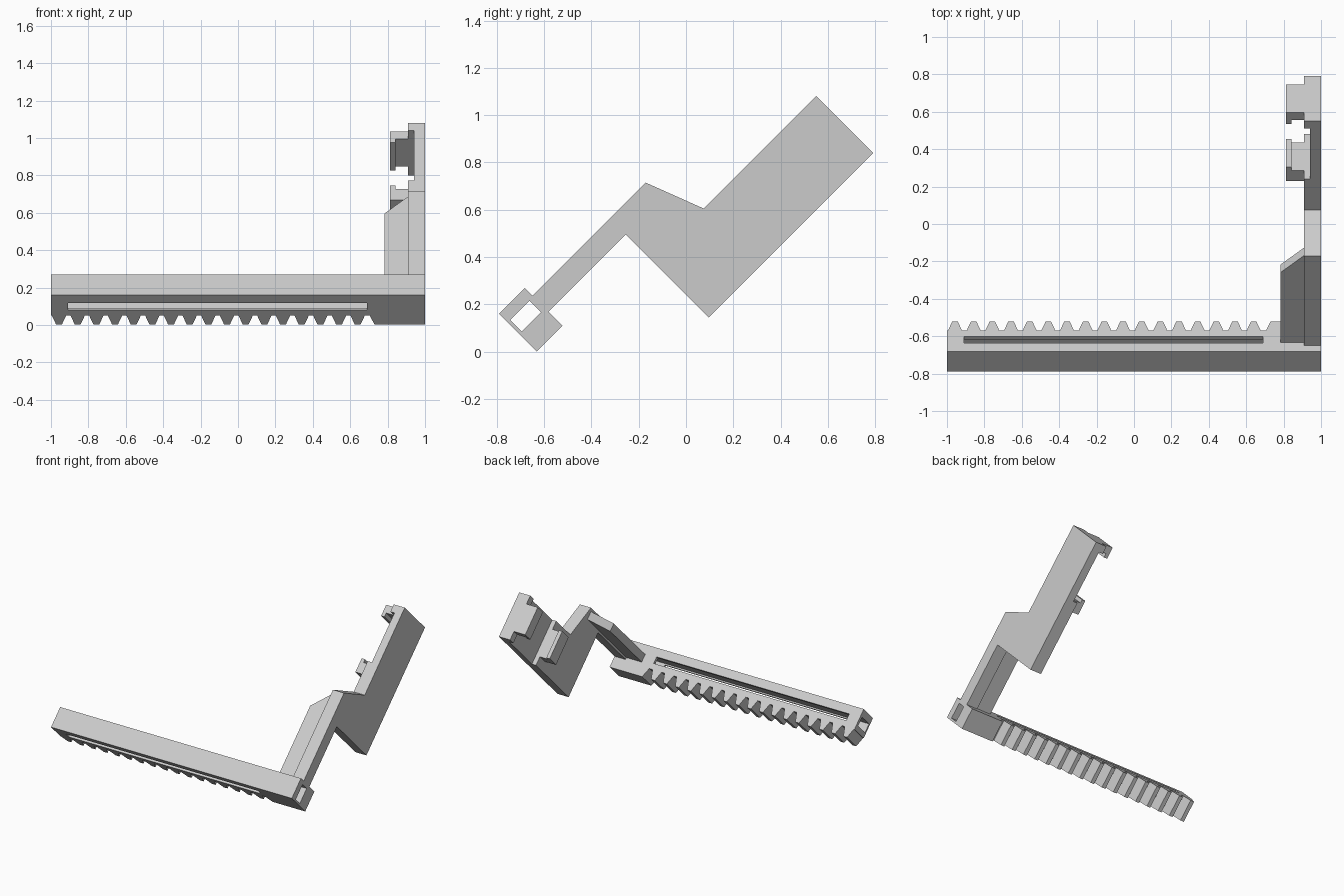
import bpy, bmesh, math
from mathutils import Matrix, Vector

cube = bpy.data.objects.get("Cube")
if cube:
    bpy.data.objects.remove(cube, do_unlink=True)

grey = bpy.data.materials.new("plain grey")
grey.use_nodes = True
grey.diffuse_color = (0.6, 0.6, 0.6, 1)
grey.node_tree.nodes["Principled BSDF"].inputs["Base Color"].default_value = (0.6, 0.6, 0.6, 1)

# Parts are drawn in (x, u, v): u runs up and back, v runs up and forward
TILT = Matrix.Rotation(math.radians(45), 4, 'X')


def prism(name, profile, axis, low, high):
    """Extrude a flat profile along one axis (0 = x, 1 = u, 2 = v)."""
    bm = bmesh.new()
    verts = []
    for point in profile:
        co = list(point)
        co.insert(axis, low)
        verts.append(bm.verts.new(co))
    face = bm.faces.new(verts)
    move = Vector((0, 0, 0))
    move[axis] = high - low
    out = bmesh.ops.extrude_face_region(bm, geom=[face])
    moved = [g for g in out["geom"] if isinstance(g, bmesh.types.BMVert)]
    bmesh.ops.translate(bm, verts=moved, vec=move)
    bmesh.ops.recalc_face_normals(bm, faces=bm.faces)
    bm.transform(TILT)
    mesh = bpy.data.meshes.new(name)
    bm.to_mesh(mesh)
    bm.free()
    mesh.materials.append(grey)
    ob = bpy.data.objects.new(name, mesh)
    bpy.context.collection.objects.link(ob)
    return ob


def box(name, x, u, v):
    corners = [(u[0], v[0]), (u[1], v[0]), (u[1], v[1]), (u[0], v[1])]
    return prism(name, corners, 0, *x)


def cut(target, cutter):
    mod = target.modifiers.new("cut", 'BOOLEAN')
    mod.operation = 'DIFFERENCE'
    mod.solver = 'EXACT'
    mod.object = cutter
    bpy.context.view_layer.objects.active = target
    bpy.ops.object.modifier_apply(modifier=mod.name)
    bpy.data.objects.remove(cutter, do_unlink=True)


# Toothed rack bar with a solid block at its left end
TIP, ROOT, TOP = 0.447, 0.516, 0.672
outline = [(-1, TOP), (-1, ROOT)]
for i in range(17):
    c = -0.957 + i * 0.0998
    outline += [(c - 0.038, ROOT), (c - 0.015, TIP), (c + 0.015, TIP), (c + 0.038, ROOT)]
outline += [(0.705, ROOT), (0.73, TIP), (1, TIP), (1, TOP)]
rack = prism("rack_bar", outline, 1, -0.445, -0.291)
cut(rack, box("bore", (-1.1, 1.1), (-0.43, -0.315), (0.552, 0.62)))
cut(rack, box("slot", (-0.91, 0.69), (-0.6, -0.2), (0.56, 0.61)))

# Cranked side plate with a shallow groove across its inner face
plate = prism("side_plate", [
    (-0.291, 0.53), (0.17, 0.53), (0.17, 0.035), (1.153, 0.035),
    (1.153, 0.375), (0.481, 0.375), (0.385, 0.626), (-0.291, 0.626)], 0, 0.908, 1)
cut(plate, box("groove", (0.85, 0.942), (0.717, 1.097), (0, 0.5)))

# Stiffening rib with a sloped end
prism("arm_rib", [(0.782, -0.291), (0.908, -0.291), (0.908, 0.365), (0.782, 0.237)],
      2, 0.545, 0.605)

# Pair of facing clip hooks: (base, shelf, lip tip) along u
for name, base, shelf, lip in (("upper_hook", 1.153, 1.097, 1.068),
                               ("lower_hook", 0.636, 0.717, 0.742)):
    prism(name, [(0.908, base), (0.814, base), (0.814, lip), (0.842, lip),
                 (0.842, shelf), (0.908, shelf)], 2, 0.1, 0.311)
